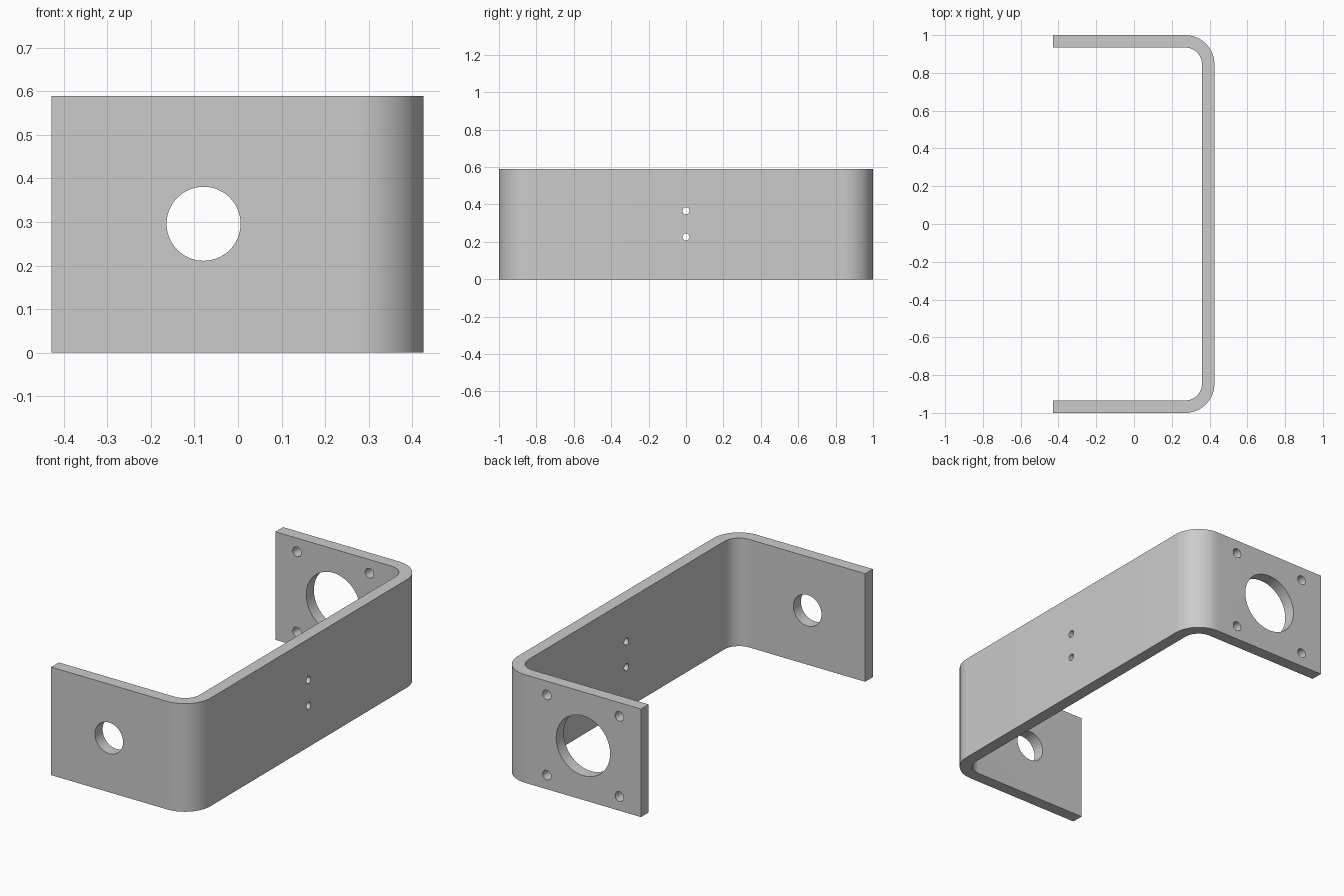
import bpy, bmesh
from math import cos, sin, pi

if "Cube" in bpy.data.objects:
    bpy.data.objects.remove(bpy.data.objects["Cube"])

X0, X1, W, H, T = -0.428, 0.426, 1.0, 0.59, 0.066
R = 0.155          # outer bend radius
HX, HZ = -0.079, 0.296   # centre of the flange holes
SEG = 24


def arc(cy, r, a0, a1):
    cx = X1 - R
    return [(cx + r * cos(a0 + (a1 - a0) * i / SEG),
             cy + r * sin(a0 + (a1 - a0) * i / SEG)) for i in range(SEG + 1)]


# Bent strip: U-shaped outline seen from above, extruded upwards
c = W - R
outline = ([(X0, -W)] + arc(-c, R, -pi / 2, 0) + arc(c, R, 0, pi / 2) + [(X0, W), (X0, W - T)]
           + arc(c, R - T, pi / 2, 0) + arc(-c, R - T, 0, -pi / 2) + [(X0, -W + T)])
bm = bmesh.new()
base = bm.faces.new([bm.verts.new((x, y, 0)) for x, y in outline])
top = bmesh.ops.extrude_face_region(bm, geom=[base])["geom"]
bmesh.ops.translate(bm, vec=(0, 0, H), verts=[v for v in top if isinstance(v, bmesh.types.BMVert)])
bmesh.ops.recalc_face_normals(bm, faces=bm.faces)
mesh = bpy.data.meshes.new("bracket")
bm.to_mesh(mesh)
bm.free()
bracket = bpy.data.objects.new("bracket", mesh)
bpy.context.collection.objects.link(bracket)


def drill(loc, r, rot, sides=48):
    bpy.ops.mesh.primitive_cylinder_add(vertices=sides, radius=r, depth=0.2, location=loc, rotation=rot)
    cutter = bpy.context.object
    cutter.name = "hole_cutter"
    cutter.hide_render = True
    mod = bracket.modifiers.new("hole", "BOOLEAN")
    mod.operation, mod.solver, mod.object = "DIFFERENCE", "EXACT", cutter
    bpy.context.view_layer.objects.active = bracket
    bpy.ops.object.modifier_apply(modifier=mod.name)
    bpy.data.objects.remove(cutter)


along_y, along_x = (pi / 2, 0, 0), (0, pi / 2, 0)
# Front flange: shaft hole
drill((HX, -W + T / 2, HZ), 0.085, along_y, 64)
# Back flange: large opening with four screw holes
drill((HX, W - T / 2, HZ), 0.163, along_y, 64)
for sx in (-1, 1):
    for sz in (-1, 1):
        drill((HX + sx * 0.219, W - T / 2, HZ + sz * 0.219), 0.026, along_y, 32)
# Web: two small holes
for z in (HZ - 0.07, HZ + 0.07):
    drill((X1 - T / 2, 0, z), 0.019, along_x, 32)

# Smooth bends and bores, sharp edges
bpy.ops.object.select_all(action="DESELECT")
bracket.select_set(True)
bpy.context.view_layer.objects.active = bracket
bpy.ops.object.shade_smooth_by_angle(angle=pi / 6)
